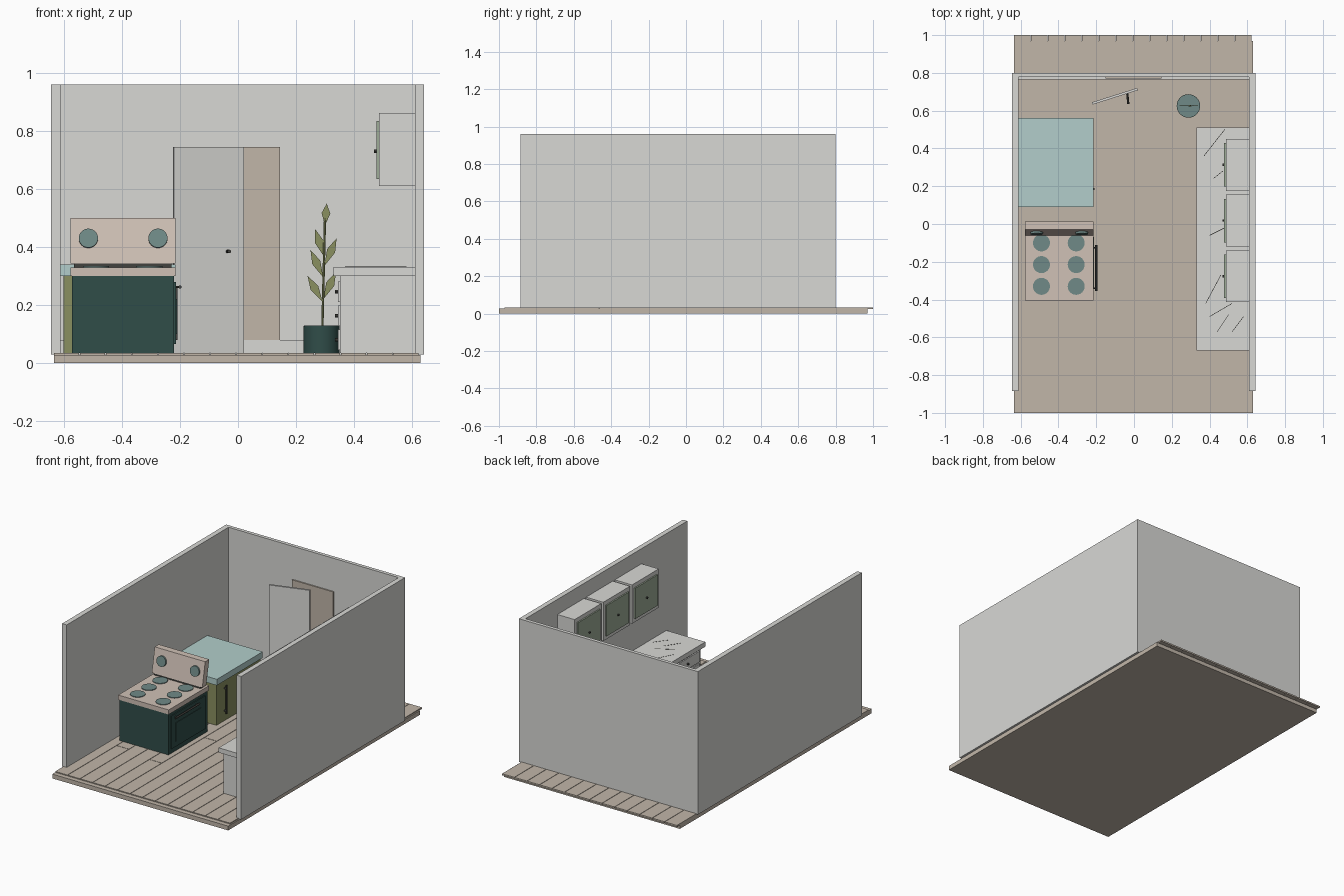
import bpy
import bmesh
import math
import random
from mathutils import Matrix, Vector

default_cube = bpy.data.objects.get("Cube")
if default_cube:
    bpy.data.objects.remove(default_cube, do_unlink=True)
random.seed(4)


def to_linear(value):
    value /= 255
    return value / 12.92 if value <= 0.04045 else ((value + 0.055) / 1.055) ** 2.4


def material(name, red, green, blue):
    mat = bpy.data.materials.new(name)
    mat.use_nodes = True
    colour = (to_linear(red), to_linear(green), to_linear(blue), 1)
    mat.diffuse_color = colour
    shader = mat.node_tree.nodes["Principled BSDF"]
    shader.inputs["Base Color"].default_value = colour
    shader.inputs["Roughness"].default_value = 0.8
    return mat


white = material("white paint", 216, 216, 213)
wood = material("pale wood", 193, 182, 169)
enamel = material("warm enamel", 208, 193, 182)
dark_green = material("dark green", 48, 77, 73)
teal = material("grey teal", 112, 138, 135)
pale_teal = material("pale teal", 178, 206, 203)
olive = material("olive", 138, 144, 96)
sage = material("sage", 157, 172, 151)
charcoal = material("charcoal", 66, 66, 62)


def finish(name, bm, mat):
    bmesh.ops.recalc_face_normals(bm, faces=bm.faces)
    mesh = bpy.data.meshes.new(name)
    bm.to_mesh(mesh)
    bm.free()
    mesh.materials.append(mat)
    obj = bpy.data.objects.new(name, mesh)
    bpy.context.collection.objects.link(obj)
    return obj


def box(name, xs, ys, zs, mat):
    """Box spanning the given (low, high) range on each axis."""
    bm = bmesh.new()
    bmesh.ops.create_cube(bm, size=1)
    spans = (xs, ys, zs)
    for vert in bm.verts:
        vert.co = [(s[0] + s[1]) / 2 + c * (s[1] - s[0]) for s, c in zip(spans, vert.co)]
    return finish(name, bm, mat)


def rod(name, start, end, radius, mat, sides=32):
    """Cylinder running between two points."""
    start, end = Vector(start), Vector(end)
    axis = end - start
    bm = bmesh.new()
    turn = axis.to_track_quat("Z", "Y").to_matrix().to_4x4()
    bmesh.ops.create_cone(bm, cap_ends=True, segments=sides, radius1=radius, radius2=radius,
                          depth=axis.length, matrix=Matrix.Translation((start + end) / 2) @ turn)
    obj = finish(name, bm, mat)
    bpy.context.view_layer.objects.active = obj
    bpy.ops.object.select_all(action="DESELECT")
    obj.select_set(True)
    bpy.ops.object.shade_smooth_by_angle()
    return obj


def prism(name, outline, offset, mat):
    """Flat outline pushed along an offset."""
    bm = bmesh.new()
    face = bm.faces.new([bm.verts.new(p) for p in outline])
    extruded = bmesh.ops.extrude_face_region(bm, geom=[face])
    moved = [e for e in extruded["geom"] if isinstance(e, bmesh.types.BMVert)]
    bmesh.ops.translate(bm, verts=moved, vec=offset)
    return finish(name, bm, mat)


# Floor: slab with narrow boards on top, each cut once along its length
FLOOR = 0.034
box("floor_slab", (-0.635, 0.63), (-1, 0.97), (0, 0.028), wood)
pitch, gap = 0.09, 0.003
for i in range(14):
    left = -0.635 + i * pitch
    joint = random.uniform(-0.6, 0.7)
    for ys in ((-0.97, joint - gap), (joint, 1)):
        box("floor_board", (left, left + pitch - gap), ys, (0.024, FLOOR), wood)

# Walls on three sides, with a skirting along the back
for name, xs in (("right_wall", (-0.645, -0.612)), ("left_wall", (0.61, 0.642))):
    box(name, xs, (-0.885, 0.8), (0.03, 0.96), white)
box("back_wall", (-0.612, 0.61), (0.777, 0.8), (0.03, 0.96), white)
box("skirting", (-0.612, 0.61), (0.765, 0.777), (FLOOR, 0.08), white)

# Doorway panel and the door standing ajar
box("doorway_panel", (-0.15, 0.145), (0.769, 0.777), (FLOOR, 0.745), wood)
prism("door", [(-0.22, 0.632, FLOOR), (0.02, 0.708, FLOOR), (0.016, 0.72, FLOOR),
               (-0.224, 0.644, FLOOR)], (0, 0, 0.745 - FLOOR), white)
rod("door_knob", (-0.03, 0.635, 0.385), (-0.036, 0.695, 0.385), 0.006, charcoal, 12)

# Stove
box("stove_body", (-0.572, -0.22), (-0.4, 0), (FLOOR, 0.3), dark_green)
box("stove_top", (-0.578, -0.215), (-0.405, 0.01), (0.3, 0.33), enamel)
for x in (-0.49, -0.306):
    for y in (-0.1, -0.215, -0.33):
        rod("burner", (x, y, 0.328), (x, y, 0.334), 0.045, teal)
box("stove_vent", (-0.565, -0.23), (-0.055, -0.02), (0.33, 0.345), charcoal)
prism("stove_back_panel", [(-0.578, -0.06, 0.343), (-0.578, -0.03, 0.5),
                           (-0.578, 0.012, 0.5), (-0.578, -0.02, 0.343)],
      (0.363, 0, 0), enamel)
for x in (-0.516, -0.276):
    rod("stove_dial", (x, -0.042, 0.429), (x, -0.054, 0.431), 0.033, teal)
box("oven_door", (-0.22, -0.214), (-0.375, -0.03), (0.065, 0.28), dark_green)
box("oven_window", (-0.214, -0.211), (-0.335, -0.07), (0.1, 0.22), dark_green)
rod("oven_handle", (-0.2, -0.355, 0.262), (-0.2, -0.11, 0.262), 0.006, charcoal, 12)
for y in (-0.34, -0.125):
    rod("oven_handle_post", (-0.216, y, 0.262), (-0.2, y, 0.262), 0.004, charcoal, 8)

# Low cupboard behind the stove
box("cupboard_body", (-0.602, -0.225), (0.1, 0.55), (FLOOR, 0.3), olive)
box("cupboard_top", (-0.612, -0.215), (0.09, 0.56), (0.3, 0.34), pale_teal)
box("cupboard_handle", (-0.217, -0.209), (0.18, 0.19), (0.08, 0.265), charcoal)
for z in (0.1, 0.245):
    box("cupboard_handle_post", (-0.226, -0.215), (0.18, 0.19), (z - 0.005, z + 0.005), charcoal)

# Long counter with stacked drawers
box("counter_body", (0.352, 0.61), (-0.65, 0.49), (FLOOR, 0.3), white)
box("counter_top", (0.33, 0.61), (-0.67, 0.51), (0.3, 0.331), white)
columns = 4
width = 1.14 / columns
for c in range(columns):
    y = -0.65 + (c + 0.5) * width
    for z in (0.08, 0.163, 0.246):
        reach = width / 2 - 0.015
        box("drawer_front", (0.345, 0.353), (y - reach, y + reach), (z - 0.035, z + 0.035), white)
        rod("drawer_knob", (0.334, y, z), (0.346, y, z), 0.006, charcoal, 12)

# Thin veins lying on the counter
for start, end in (((0.37, 0.36), (0.48, 0.5)), ((0.42, 0.24), (0.47, 0.28)),
                   ((0.4, -0.06), (0.48, -0.02)), ((0.38, -0.42), (0.46, -0.27)),
                   ((0.4, -0.49), (0.52, -0.42)), ((0.44, -0.57), (0.5, -0.48)),
                   ((0.52, -0.57), (0.58, -0.49))):
    rod("counter_vein", (*start, 0.331), (*end, 0.331), 0.0015, charcoal, 6)

# Wall cabinets with sage panel doors
for y in (-0.277, 0.018, 0.313):
    box("wall_cabinet", (0.486, 0.61), (y - 0.137, y + 0.137), (0.61, 0.862), white)
    box("cabinet_door", (0.477, 0.487), (y - 0.115, y + 0.115), (0.635, 0.835), sage)
    rod("cabinet_knob", (0.469, y, 0.73), (0.478, y, 0.73), 0.006, charcoal, 12)

# Potted plant: stem and flat diamond leaves
px, py = 0.288, 0.625
rod("plant_pot", (px, py, FLOOR), (px, py, 0.128), 0.062, dark_green)
rod("pot_soil", (px, py, 0.126), (px, py, 0.13), 0.06, teal)
rod("plant_stem", (px + 0.003, py, 0.125), (px + 0.012, py, 0.5), 0.004, olive, 8)
for base, tip in (((0.292, 0.21), (0.24, 0.3)), ((0.294, 0.295), (0.25, 0.39)),
                  ((0.298, 0.365), (0.265, 0.463)), ((0.294, 0.22), (0.338, 0.315)),
                  ((0.298, 0.335), (0.34, 0.43)), ((0.3, 0.475), (0.306, 0.55))):
    foot, point = Vector((base[0], py, base[1])), Vector((tip[0], py, tip[1]))
    middle = foot.lerp(point, 0.55)
    side = (point - foot).normalized().cross(Vector((0, 1, 0))) * 0.015
    prism("leaf", [foot, middle + side, point, middle - side], (0, 0.003, 0), olive)
